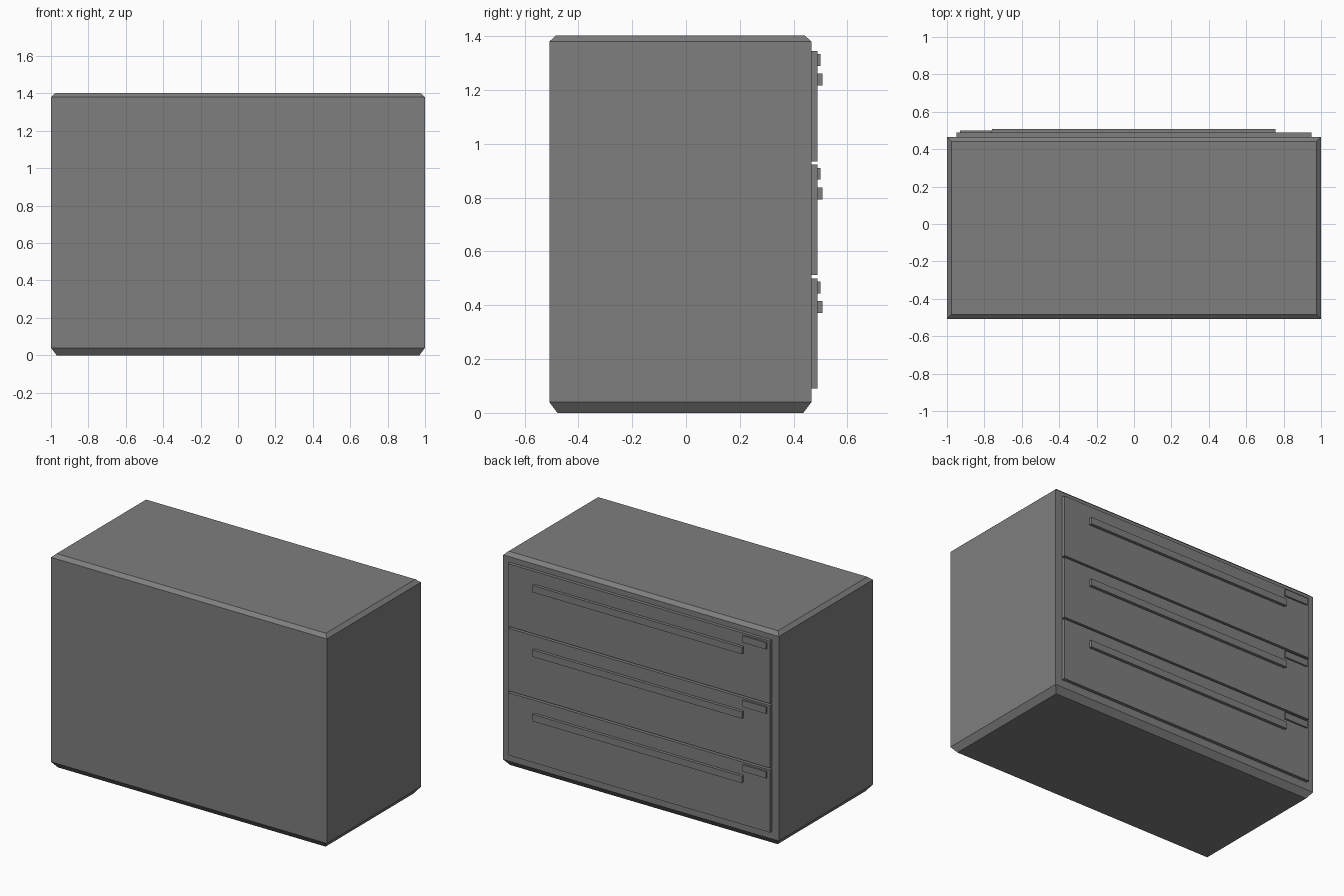
import bpy, bmesh

if "Cube" in bpy.data.objects:
    bpy.data.objects.remove(bpy.data.objects["Cube"])

# Dark grey finish shared by every part
finish_mat = bpy.data.materials.new("dark_grey")
finish_mat.diffuse_color = (0.21, 0.21, 0.21, 1)
finish_mat.use_nodes = True
finish_mat.node_tree.nodes["Principled BSDF"].inputs["Base Color"].default_value = finish_mat.diffuse_color


def box(name, x, y, z):
    """Axis-aligned box from three (min, max) ranges."""
    bm = bmesh.new()
    bmesh.ops.create_cube(bm, size=1)
    for v in bm.verts:
        v.co = [r[0] if c < 0 else r[1] for c, r in zip(v.co, (x, y, z))]
    return finish(name, bm)


def finish(name, bm):
    bmesh.ops.recalc_face_normals(bm, faces=bm.faces)
    mesh = bpy.data.meshes.new(name)
    bm.to_mesh(mesh)
    bm.free()
    mesh.materials.append(finish_mat)
    ob = bpy.data.objects.new(name, mesh)
    bpy.context.collection.objects.link(ob)
    return ob


# Cabinet body: stacked rectangles with chamfered base and top (height, inset)
bm = bmesh.new()
rings = []
for z, i in ((0, 0.03), (0.04, 0), (1.38, 0), (1.402, 0.024)):
    corners = ((-1 + i, -0.508 + i), (1 - i, -0.508 + i),
               (1 - i, 0.466 - i), (-1 + i, 0.466 - i))
    rings.append([bm.verts.new((x, y, z)) for x, y in corners])
for a, b in zip(rings, rings[1:]):
    for k in range(4):
        n = (k + 1) % 4
        bm.faces.new((a[k], a[n], b[n], b[k]))
bm.faces.new(rings[0][::-1])
bm.faces.new(rings[-1])
finish("cabinet_body", bm)

# Three drawers, each with a long pull bar and a small label plate
for n in range(3):
    z = 0.09 + n * 0.4225
    box(f"drawer_front_{n + 1}", (-0.95, 0.95), (0.465, 0.488), (z, z + 0.41))
    box(f"drawer_handle_{n + 1}", (-0.76, 0.757), (0.487, 0.508), (z + 0.281, z + 0.326))
    box(f"label_plate_{n + 1}", (-0.93, -0.76), (0.487, 0.499), (z + 0.354, z + 0.398))
